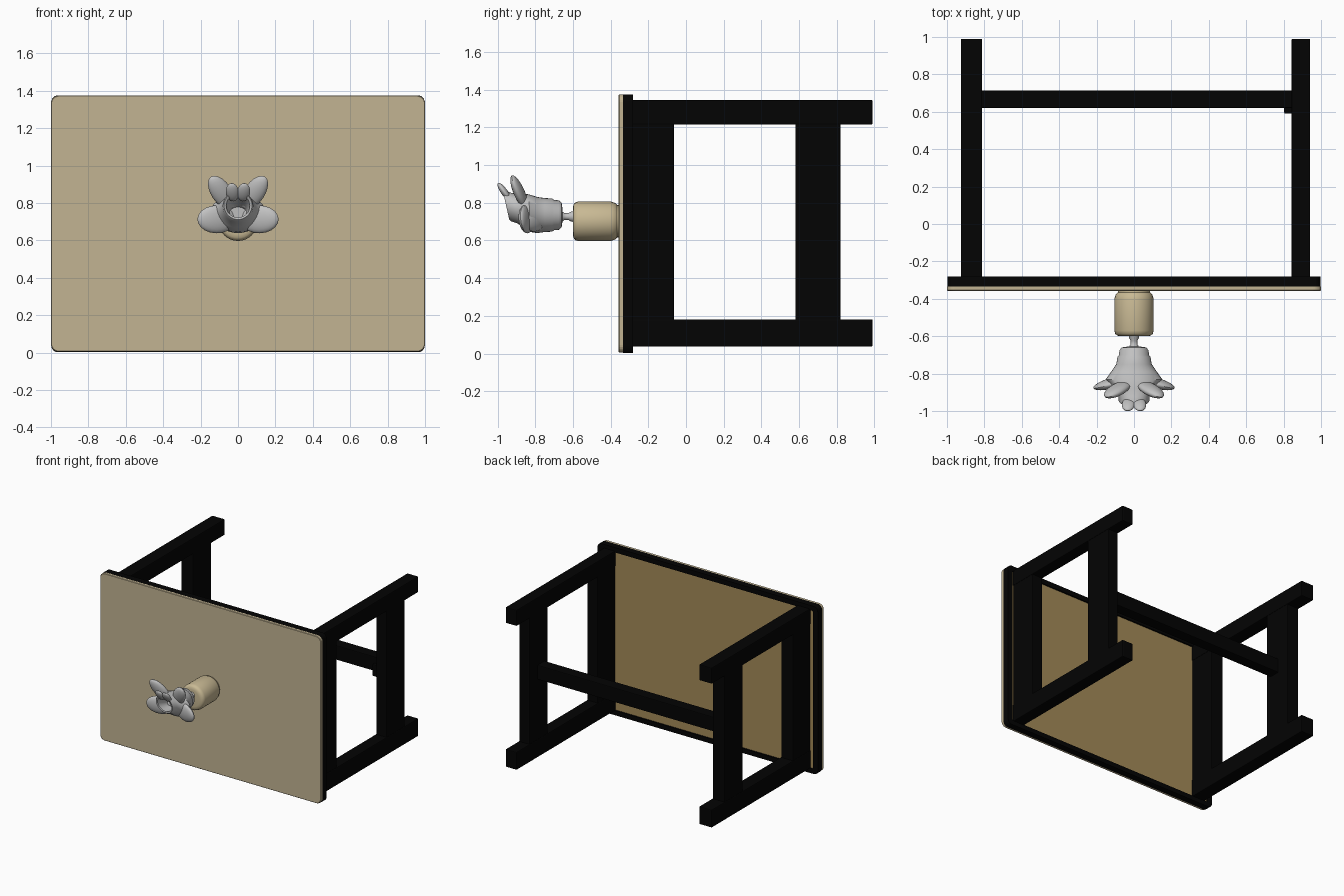
import bpy, bmesh, math
from mathutils import Matrix, Vector

if "Cube" in bpy.data.objects:
    bpy.data.objects.remove(bpy.data.objects["Cube"])


def material(name, r, g, b):
    m = bpy.data.materials.new(name)
    m.diffuse_color = (r, g, b, 1)
    m.use_nodes = True
    m.node_tree.nodes["Principled BSDF"].inputs["Base Color"].default_value = m.diffuse_color
    return m


BLACK = material("black wood", 0.001, 0.001, 0.001)
TAN = material("tan panel", 0.54, 0.455, 0.29)
CREAM = material("cream knob", 0.58, 0.485, 0.295)
BROWN = material("brown underside", 0.37, 0.255, 0.098)
GREY = material("pale grey", 0.54, 0.54, 0.54)


def finish(name, bm, mat, smooth=False):
    bmesh.ops.recalc_face_normals(bm, faces=bm.faces)
    me = bpy.data.meshes.new(name)
    bm.to_mesh(me)
    bm.free()
    me.materials.append(mat)
    ob = bpy.data.objects.new(name, me)
    bpy.context.collection.objects.link(ob)
    if smooth:
        bpy.context.view_layer.objects.active = ob
        ob.select_set(True)
        bpy.ops.object.shade_smooth_by_angle(angle=math.radians(40))
        ob.select_set(False)
    return ob


def box(name, x0, x1, y0, y1, z0, z1, mat, bevel=0.006):
    bm = bmesh.new()
    bmesh.ops.create_cube(bm, size=1)
    for v in bm.verts:
        v.co = Vector(((x0 + x1) / 2 + v.co.x * (x1 - x0),
                       (y0 + y1) / 2 + v.co.y * (y1 - y0),
                       (z0 + z1) / 2 + v.co.z * (z1 - z0)))
    ob = finish(name, bm, mat)
    if bevel:
        mod = ob.modifiers.new("edge", 'BEVEL')
        mod.width = bevel
        mod.segments = 2
    return ob


def rounded_rect(x0, x1, z0, z1, r, n=6):
    pts = []
    corners = ((x1 - r, z1 - r), (x0 + r, z1 - r), (x0 + r, z0 + r), (x1 - r, z0 + r))
    for k, (cx, cz) in enumerate(corners):
        for i in range(n + 1):
            a = math.pi / 2 * (k + i / n)
            pts.append((cx + r * math.cos(a), cz + r * math.sin(a)))
    return pts


def loft(bm, rings, cap_start=True, cap_end=True):
    vs = [[bm.verts.new(p) for p in ring] for ring in rings]
    n = len(vs[0])
    for a, b in zip(vs, vs[1:]):
        for i in range(n):
            j = (i + 1) % n
            bm.faces.new((a[i], a[j], b[j], b[i]))
    if cap_start:
        bm.faces.new(vs[0])
    if cap_end:
        bm.faces.new(vs[-1])


def lathe(name, profile, cz, mat, warp=None, n=32):
    """Turn (y, radius) points around an axis running along y."""
    bm = bmesh.new()
    rings = [[Vector((r * math.cos(2 * math.pi * i / n), y, cz + r * math.sin(2 * math.pi * i / n)))
              for i in range(n)] for y, r in profile]
    loft(bm, rings)
    if warp:
        for v in bm.verts:
            warp(v.co)
    return finish(name, bm, mat, True)


def petal(name, a, b, across, width, thick):
    """Flattened ellipsoid reaching from a to b."""
    a, b, across = Vector(a), Vector(b), Vector(across)
    d = b - a
    u = d.normalized()
    w = (across - u * across.dot(u)).normalized()
    t = u.cross(w)
    m = Matrix((u * d.length / 2, w * width, t * thick)).transposed().to_4x4()
    m.translation = (a + b) / 2
    bm = bmesh.new()
    bmesh.ops.create_uvsphere(bm, u_segments=20, v_segments=12, radius=1)
    bm.transform(m)
    return finish(name, bm, GREY, True)


# Upright tan panel with rounded corners
bm = bmesh.new()
layers = ((-0.357, 0.003), (-0.354, 0.0), (-0.334, 0.0))
loft(bm, [[(x, y, z) for x, z in rounded_rect(-1 + i, 1 - i, 0.005 + i, 1.374 - i, 0.04)]
          for y, i in layers])
finish("panel", bm, TAN)

# Brown underside plate, set just inside the rim
box("underside", -0.965, 0.965, -0.299, -0.292, 0.03, 1.345, BROWN, 0)

# Black rim behind the panel
bm = bmesh.new()
outer = rounded_rect(-0.998, 0.998, 0.002, 1.375, 0.035)
inner = rounded_rect(-0.955, 0.955, 0.04, 1.335, 0.01)
loft(bm, [[(x, y, z) for x, z in ring] for ring, y in
          ((outer, -0.334), (outer, -0.28), (inner, -0.28), (inner, -0.334), (outer, -0.334))],
     False, False)
bmesh.ops.remove_doubles(bm, verts=bm.verts, dist=1e-5)
finish("panel_rim", bm, BLACK)

# Two side frames: long rails and cross posts
for side, x0, x1 in (("left", -0.926, -0.812), ("right", 0.842, 0.942)):
    box(side + "_lower_rail", x0, x1, -0.294, 0.99, 0.037, 0.182, BLACK)
    box(side + "_upper_rail", x0, x1, -0.294, 0.99, 1.215, 1.345, BLACK)
    box(side + "_inner_post", x0 + 0.003, x1 - 0.003, -0.294, -0.065, 0.17, 1.23, BLACK)
    box(side + "_outer_post", x0 + 0.003, x1 - 0.003, 0.58, 0.82, 0.17, 1.23, BLACK)

# Stretcher joining the frames, with a small end block
box("stretcher", -0.83, 0.86, 0.62, 0.713, 0.672, 0.79, BLACK)
box("stretcher_block", 0.803, 0.86, 0.59, 0.66, 0.645, 0.74, BLACK)

# Round knob on the panel
lathe("knob", [(-0.34, 0.085), (-0.365, 0.085), (-0.375, 0.097), (-0.40, 0.105), (-0.57, 0.105),
               (-0.588, 0.100), (-0.597, 0.088), (-0.60, 0.07)], 0.702, CREAM)

# Thin stem
lathe("stem", [(-0.59, 0.03), (-0.61, 0.026), (-0.625, 0.018), (-0.645, 0.018),
               (-0.66, 0.03), (-0.68, 0.04)], 0.727, GREY)


# Flower body: widens sideways, then a hollow cup mouth tips upward
def tip_up(co):
    co.x *= 1 + 0.5 * max(0.0, 1 - abs(co.y + 0.83) / 0.09)
    t = max(0.0, (-0.8 - co.y) / 0.15)
    co.y -= 0.22 * t * (co.z - 0.735)
    co.z += 0.05 * t


lathe("flower_cup", [(-0.655, 0.03), (-0.66, 0.065), (-0.675, 0.078), (-0.70, 0.080), (-0.71, 0.088),
                     (-0.75, 0.090), (-0.79, 0.096), (-0.83, 0.100), (-0.87, 0.090), (-0.91, 0.080),
                     (-0.945, 0.082), (-0.955, 0.075), (-0.95, 0.063), (-0.90, 0.050), (-0.84, 0.03)],
      0.735, GREY, tip_up)

# Petals, mirrored left and right
for side, s in (("left", -1), ("right", 1)):
    petal(side + "_wing_petal", (s * 0.01, -0.82, 0.71), (s * 0.217, -0.878, 0.715), (0, -0.1, 1), 0.075, 0.028)
    petal(side + "_shoulder", (s * 0.02, -0.74, 0.71), (s * 0.16, -0.87, 0.705), (0, 0, 1), 0.06, 0.03)
    petal(side + "_upper_petal", (s * 0.03, -0.845, 0.77), (s * 0.145, -0.925, 0.94), (s, 0, -0.6), 0.055, 0.028)
    petal(side + "_lip", (s * 0.025, -0.93, 0.81), (s * 0.035, -0.998, 0.905), (1, 0, 0), 0.035, 0.018)
